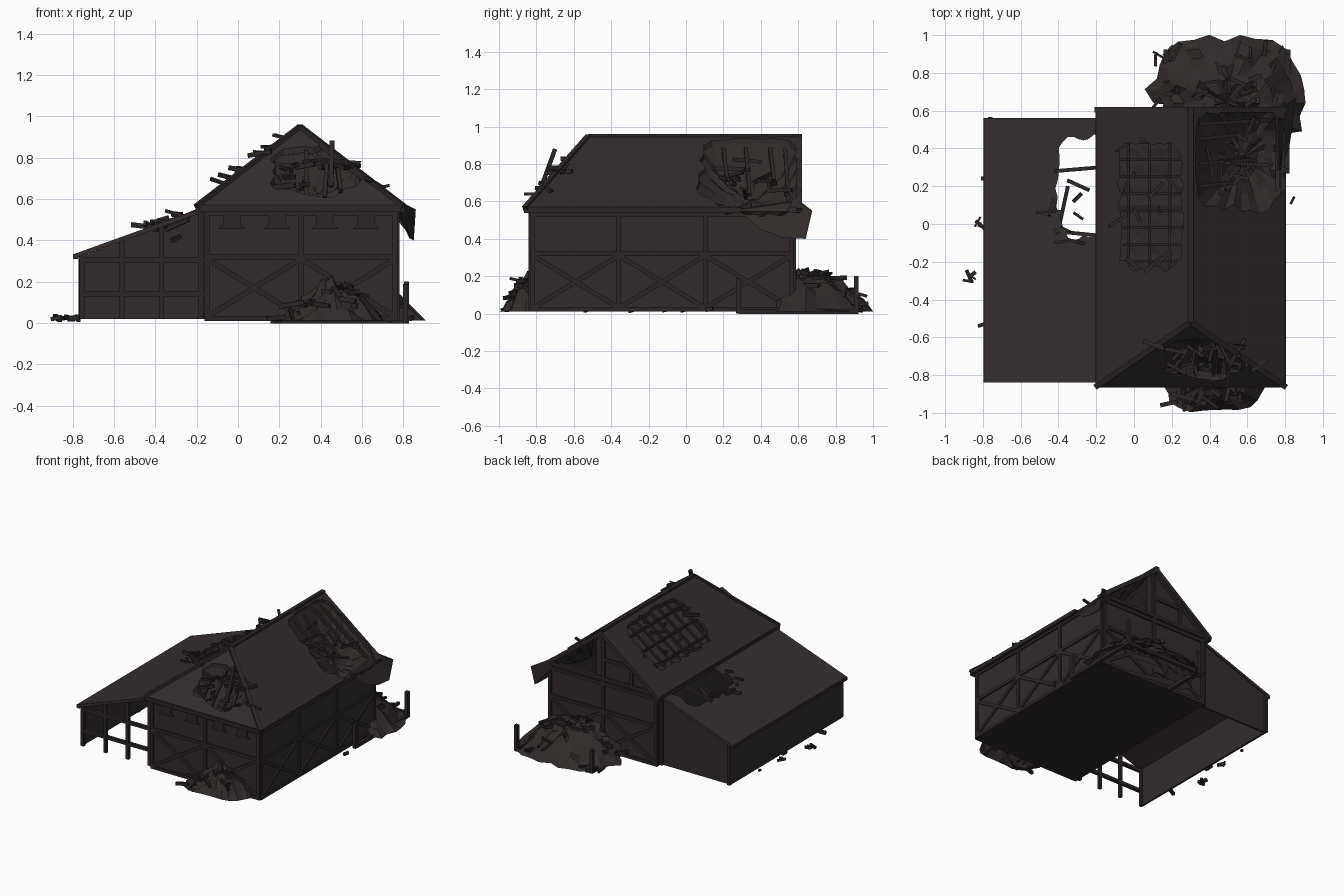
import bpy, bmesh, math, random
from mathutils import Vector, Matrix

random.seed(7)
rnd = random.uniform
if "Cube" in bpy.data.objects:
    bpy.data.objects.remove(bpy.data.objects["Cube"])


def material(name, r, g, b):
    m = bpy.data.materials.new(name)
    m.use_nodes = True
    m.diffuse_color = (r, g, b, 1)
    m.node_tree.nodes["Principled BSDF"].inputs["Base Color"].default_value = (r, g, b, 1)
    return m


ROOF = material("dark_roof", .034, .025, .025)
LEAN = material("brown_roof", .038, .027, .027)
WALL = material("plank_wall", .033, .024, .025)
BEAM = material("dark_timber", .026, .020, .020)
RUBBLE = material("rubble", .031, .024, .023)


def finish(name, bm, mat, fix=True):
    if fix:
        bmesh.ops.recalc_face_normals(bm, faces=bm.faces)
    me = bpy.data.meshes.new(name)
    bm.to_mesh(me)
    bm.free()
    me.materials.append(mat)
    ob = bpy.data.objects.new(name, me)
    bpy.context.collection.objects.link(ob)
    return ob


def prism(name, pts, offset, mat):
    """Solid made by sweeping a polygon along an offset."""
    bm = bmesh.new()
    face = bm.faces.new([bm.verts.new(p) for p in pts])
    ext = bmesh.ops.extrude_face_region(bm, geom=[face], use_keep_orig=True)
    bmesh.ops.translate(bm, vec=offset, verts=[v for v in ext["geom"] if isinstance(v, bmesh.types.BMVert)])
    return finish(name, bm, mat)


def add_beam(bm, a, b, w=.02, h=None):
    a, b = Vector(a), Vector(b)
    d = b - a
    rot = d.to_track_quat('Z', 'Y').to_matrix().to_4x4()
    size = Matrix.Diagonal((w, h or w, d.length, 1))
    bmesh.ops.create_cube(bm, size=1, matrix=Matrix.Translation((a + b) / 2) @ rot @ size)


def beams(name, segs, w=.02, mat=BEAM):
    bm = bmesh.new()
    for a, b in segs:
        add_beam(bm, a, b, w)
    return finish(name, bm, mat)


def ragged(cx, cy, rx, ry, n=36, power=2, rough=.12):
    """Rough outline of a torn hole, as x, y pairs."""
    out = []
    for i in range(n):
        t = math.tau * i / n
        c, s = math.cos(t), math.sin(t)
        r = (abs(c) ** power + abs(s) ** power) ** (-1 / power) * rnd(1 - rough, 1 + rough / 2)
        out.append((cx + rx * r * c, cy + ry * r * s))
    return out


def cut(target, outline, z0):
    tool = prism("hole_cutter", [(x, y, z0) for x, y in outline], (0, 0, 2), ROOF)
    tool.hide_render = True
    mod = target.modifiers.new("hole", 'BOOLEAN')
    mod.operation, mod.solver, mod.object = 'DIFFERENCE', 'EXACT', tool
    bpy.context.view_layer.objects.active = target
    bpy.ops.object.modifier_apply(modifier=mod.name)
    bpy.data.objects.remove(tool)


def sheet(name, outline, height, mat, rings=5, limit=None):
    """Polar patch whose z follows height(x, y, r)."""
    n = len(outline)
    cx, cy = sum(p[0] for p in outline) / n, sum(p[1] for p in outline) / n
    bm = bmesh.new()
    mid = bm.verts.new((cx, cy, height(cx, cy, 0)))
    prev = None
    for k in range(1, rings + 1):
        r = k / rings
        row = []
        for px, py in outline:
            x, y = cx + (px - cx) * r, cy + (py - cy) * r
            if limit:
                x, y = limit(x, y)
            row.append(bm.verts.new((x, y, height(x, y, r))))
        for i in range(n):
            j = (i + 1) % n
            bm.faces.new((prev[i], row[i], row[j], prev[j]) if prev else (mid, row[i], row[j]))
        prev = row
    return finish(name, bm, mat, False)


def debris(name, count, cx, cy, rx, ry, height, long=.1, mat=BEAM):
    """Loose boards scattered over a surface."""
    bm = bmesh.new()
    for _ in range(count):
        x, y = cx + rnd(-rx, rx), cy + rnd(-ry, ry)
        t, l = rnd(0, math.tau), rnd(.2, 1) * long / 2
        d = Vector((math.cos(t), math.sin(t), rnd(-.3, .3))) * l
        p = Vector((x, y, height(x, y) + .012))
        add_beam(bm, p - d, p + d, rnd(.01, .022), rnd(.012, .026))
    return finish(name, bm, mat)


# Height of each roof plane
def side_z(x, y=0):
    return .955 - abs(x - .3) * .77


def hip_z(x, y):
    return .57 + (y + .86) * 1.132


def lean_z(x, y=0):
    return .335 + (x + .79) * .36


# Main walls and floor
X0, X1, Y0, Y1 = -.16, .77, -.83, .575
prism("floor", [(X0, Y0, .01), (X1, Y0, .01), (X1, Y1, .01), (X0, Y1, .01)], (0, 0, .015), BEAM)
for name, x in (("left_wall", X0), ("right_wall", X1 - .02)):
    prism(name, [(x, Y0, .01), (x, Y1, .01), (x, Y1, .55), (x, Y0, .55)], (.02, 0, 0), WALL)
prism("front_wall", [(X0, Y0, .01), (X1, Y0, .01), (X1, Y0, .56), (X0, Y0, .56)], (0, .02, 0), WALL)
gable = prism("back_gable", [(X0, Y1, .01), (X1, Y1, .01), (X1, Y1, .56), (.3, Y1, .92), (X0, Y1, .56)],
              (0, -.02, 0), WALL)

# Timber frame: posts, rails and crossed braces, for any wall
def frame(name, start, end, bays):
    a, b = Vector(start), Vector(end)
    at = lambda t, z: (*a.lerp(b, t).xy, z)
    segs = [(at(0, z), at(1, z)) for z in (.022, .32, .53)]
    for i in range(bays + 1):
        segs.append((at(i / bays, .01), at(i / bays, .55)))
    for i in range(bays):
        l, r = i / bays, (i + 1) / bays
        segs += [(at(l, .03), at(r, .31)), (at(l, .31), at(r, .03))]
    beams(name, segs, .024)


frame("front_frame", (X0 + .01, Y0, 0), (X1 - .01, Y0, 0), 2)
frame("back_frame", (X0 + .01, Y1, 0), (X1 - .01, Y1, 0), 2)
frame("right_frame", (X1, Y0 + .01, 0), (X1, Y1 - .01, 0), 3)
beams("gable_frame", [((.3, Y1, .53), (.3, Y1, .92)), ((.06, Y1, .55), (.06, Y1, .74)),
                      ((.06, Y1, .72), (.3, Y1, .72)), ((X0, Y1, .57), (X1, Y1, .57))], .026)
for cx in (-.03, .19, .42, .62):
    prism("front_vent", [(cx - .065, Y0, .456), (cx + .065, Y0, .456), (cx + .045, Y0, .475),
                         (cx + .04, Y0, .52), (cx - .04, Y0, .52), (cx - .045, Y0, .475)], (0, -.009, 0), BEAM)

# Main roof with three torn openings
down = (0, 0, -.03)
slope = [(-.2, -.86), (.3, -.52), (.3, .62), (-.2, .62)]
left_roof = prism("left_roof", [(x, y, side_z(x)) for x, y in slope], down, ROOF)
right_roof = prism("right_roof", [(.6 - x, y, side_z(x)) for x, y in slope], down, ROOF)
hip_roof = prism("hip_roof", [(-.2, -.86, .57), (.8, -.86, .57), (.3, -.52, .955)], down, ROOF)
batten_hole = ragged(.09, .1, .17, .35, 44, 6, .1)
corner_hole = [(max(x, .325), y) for x, y in ragged(.57, .35, .26, .28, 36, 3, .14)]
hip_hole = ragged(.39, -.715, .24, .12, 30, 2, .2)
cut(left_roof, batten_hole, .3)
cut(right_roof, corner_hole, .3)
cut(gable, corner_hole, .58)
cut(hip_roof, hip_hole, .3)
grow = lambda pts, cx, cy, k: [(cx + (x - cx) * k, cy + (y - cy) * k) for x, y in pts]
sheet("batten_backing", grow(batten_hole, .09, .1, 1.06),
      lambda x, y, r: side_z(x) - .03 - .012 * abs(math.sin(y * 31)), ROOF, 8)
sheet("sunken_corner", corner_hole,
      lambda x, y, r: side_z(x) - .025 - .13 * (1 - r * r) + rnd(-.02, .01) * (r < 1), RUBBLE, 6,
      lambda x, y: (min(x, .8), min(y, .6)))
sheet("sunken_hip", grow(hip_hole, .39, -.715, 1.03),
      lambda x, y, r: hip_z(x, y) - .035 - .09 * (1 - r * r) + rnd(-.02, .01) * (r < 1), RUBBLE, 5)

# Exposed battens and rafters
segs = [((-.09, y / 100, side_z(-.09) - .015), (.26, y / 100, side_z(.26) - .015)) for y in range(-20, 46, 9)]
segs += [((x, -.24, side_z(x) - .012), (x, .45, side_z(x) - .012)) for x in (-.03, .08, .19)]
beams("roof_battens", segs, .014)
beams("corner_rafters", [((.34, y, side_z(.34) - .04), (.34 + l, y + .02, side_z(.34 + l) - .06))
                         for y, l in ((.2, .2), (.32, .3), (.45, .2), (.53, .38))], .02)
beams("hip_rafters", [((x, -.8, hip_z(x, -.8) - .03), (x + rnd(-.03, .03), -.8 + l, hip_z(x, -.8 + l) - .03))
                      for x, l in ((.24, .12), (.33, .2), (.42, .14), (.5, .17), (.57, .1))], .02)

# Ridge, hip, verge and eave boards
ridge = (.3, -.52, .945)
beams("roof_trim", [(ridge, (.3, .62, .945)), (ridge, (-.2, -.86, .56)), (ridge, (.8, -.86, .56)),
                    ((.3, .605, .935), (-.2, .605, .55)), ((.3, .605, .935), (.8, .605, .55)),
                    ((-.2, -.85, .552), (.8, -.85, .552)), ((.79, -.86, .552), (.79, .3, .552)),
                    ((-.19, -.86, .552), (-.19, .61, .552))], .03)

# Torn sheet hanging over the back right eave
prism("hanging_flap", [(.77, .28, .555), (.82, .4, .45), (.84, .52, .405), (.85, .63, .4),
                       (.86, .665, .55), (.76, .6, .6)], (-.012, 0, .006), RUBBLE)
prism("hanging_flap_end", [(.85, .63, .4), (.86, .665, .55), (.76, .6, .6), (.72, .6, .56)], (0, .01, 0), RUBBLE)

# Lean-to: open framed front, closed side and back
lean = [(-.79, -.84), (-.17, -.84), (-.17, .56), (-.79, .56)]
lean_roof = prism("lean_to_roof", [(x, y, lean_z(x)) for x, y in lean], (0, 0, -.022), LEAN)
cut(lean_roof, ragged(-.28, .19, .135, .27, 34, 4, .15), .1)
prism("lean_to_side", [(-.77, -.82, .02), (-.77, .55, .02), (-.77, .55, .32), (-.77, -.82, .32)], (.015, 0, 0), WALL)
prism("lean_to_back", [(-.77, .55, .02), (X0, .55, .02), (X0, .55, .54), (-.77, .55, .32)], (0, -.015, 0), WALL)
segs = [((x, -.82, .02), (x, -.82, lean_z(x) - .02)) for x in (-.755, -.56, -.37, -.18)]
segs += [((-.76, -.82, z), (X0, -.82, z)) for z in (.14, .305)]
segs += [((x, .555, .02), (x, .555, lean_z(x) - .02)) for x in (-.76, -.18)]
beams("lean_to_frame", segs, .024)
beams("lean_to_trim", [((-.785, -.84, .322), (-.785, .56, .322))], .024)
beams("lean_to_broken_rafters", [((-.42, .28, lean_z(-.42)), (-.18, .3, .54)),
                                 ((-.4, -.03, .45), (-.35, .2, .47)), ((-.35, .23, .45), (-.24, .18, .5)),
                                 ((-.4, -.04, .46), (-.2, -.06, .54)), ((-.32, .12, .4), (-.28, .16, .42))], .02)
debris("lean_to_scraps", 8, -.38, .0, .1, .1, lean_z, .14)

# Rubble heaps
def heap(cx, cy, rx, ry, top, power):
    def z(x, y):
        r = min(1, math.hypot((x - cx) / rx, (y - cy) / ry))
        return max(.012, top * (1 - r ** power))
    return z


back_z = heap(.48, .64, .42, .36, .22, 2.2)
front_z = heap(.46, -.82, .28, .18, .23, 1.1)
jag = lambda f, k: lambda x, y, r: max(.012, f(x, y) + rnd(-k, k)) if r < 1 else .012
sheet("back_rubble", ragged(.48, .64, .41, .36, 32, 2.6, .1), jag(back_z, .03), RUBBLE, 7,
      lambda x, y: (x if y > .58 else max(x, .7), max(y, .48)))
sheet("front_rubble", ragged(.43, -.82, .28, .18, 28, 2.4, .1), jag(front_z, .03), RUBBLE, 6,
      lambda x, y: (x, min(y, -.8)))
debris("back_boards", 34, .45, .77, .34, .15, back_z, .13)
debris("front_boards", 18, .43, -.88, .17, .06, front_z, .15)
debris("corner_boards", 14, .54, .36, .17, .2, lambda x, y: side_z(x) - .07, .2)
debris("hip_boards", 18, .4, -.72, .18, .07, lambda x, y: hip_z(x, y) - .03, .18)
debris("roof_boards", 10, .08, .1, .16, .34, side_z, .14)
beams("leaning_planks", [((.45, -.78, .66), (.455, -.7, .88)), ((.05, -.62, .81), (.16, -.66, .83)),
                         ((.62, -.78, .7), (.7, -.72, .65)), ((-.04, -.18, .75), (.03, -.24, .74)),
                         ((.14, -.96, .02), (.23, -.94, .03)), ((.2, -.9, .08), (.32, -.93, .1))], .022)

# Fallen annex frame behind the barn
segs = [((x, .91, 0), (x, .91, h)) for x, h in ((.17, .18), (.815, .2))]
segs += [((x, .58, .012), (x, .92, .012)) for x in (.17, .815)]
segs += [((.17, .91, .012), (.815, .91, .012)), ((.81, .28, 0), (.81, .28, .19)), ((.81, .28, .012), (.81, .6, .012))]
beams("annex_frame", segs, .026)

# Scraps on the ground
ground = lambda x, y: .012
for x, y, n in ((-.82, .23, 1), (-.82, 0, 3), (-.87, -.28, 4), (-.79, -.1, 1), (-.79, -.51, 1), (.85, .12, 1)):
    debris("ground_scraps", n, x, y, .02, .025, ground, .07)
